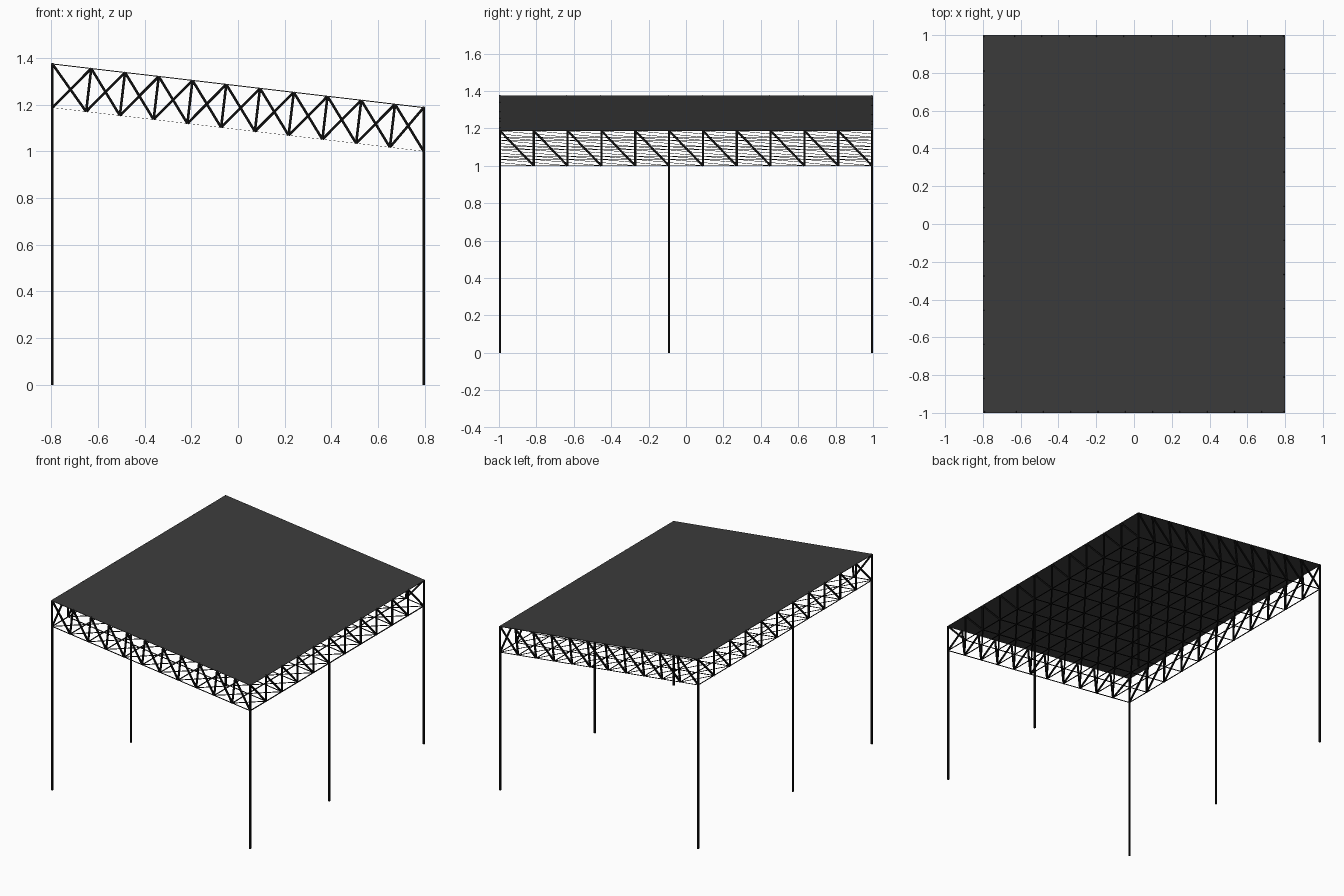
import bpy, bmesh
from mathutils import Vector

if "Cube" in bpy.data.objects:
    bpy.data.objects.remove(bpy.data.objects["Cube"])

N = 11                       # truss panels per side
X, Y = 0.795, 0.995          # node limits
SL = (1.0 - 1.188) / 1.6     # roof slope


def low(x):
    return 1.094 + SL * x


def high(x):
    return 1.281 + SL * x


def material(name, c):
    m = bpy.data.materials.new(name)
    m.diffuse_color = (c, c, c, 1)
    m.use_nodes = True
    m.node_tree.nodes["Principled BSDF"].inputs["Base Color"].default_value = m.diffuse_color
    return m


roof_mat = material("dark_grey", 0.045)
frame_mat = material("black", 0.004)


def bar(bm, a, b, up, w, t):
    """Rectangular bar from a to b, w wide in its plane, t thick along up."""
    a, b = Vector(a), Vector(b)
    d = (b - a).normalized()
    s = d.cross(Vector(up)).normalized()
    n = s.cross(d).normalized()
    rings = [[bm.verts.new(p + s * i * w / 2 + n * j * t / 2)
              for i, j in ((-1, -1), (1, -1), (1, 1), (-1, 1))] for p in (a, b)]
    r, q = rings
    for k in range(4):
        bm.faces.new((r[k], r[(k + 1) % 4], q[(k + 1) % 4], q[k]))
    bm.faces.new(r[::-1])
    bm.faces.new(q)


def finish(bm, name, mat):
    bmesh.ops.recalc_face_normals(bm, faces=bm.faces[:])
    me = bpy.data.meshes.new(name)
    bm.to_mesh(me)
    bm.free()
    me.materials.append(mat)
    bpy.context.collection.objects.link(bpy.data.objects.new(name, me))


xs = [-X + 2 * X * i / N for i in range(N + 1)]
ys = [-Y + 2 * Y * i / N for i in range(N + 1)]

# Sloping roof panel
bm = bmesh.new()
bar(bm, (-0.8, 0, high(-0.8)), (0.8, 0, high(0.8)), (0, 0, 1), 2.0, 0.004)
finish(bm, "roof_panel", roof_mat)

# Posts
for side, x in (("left", -X), ("right", X)):
    for place, y in (("front", ys[0]), ("middle", ys[5]), ("back", ys[N])):
        bm = bmesh.new()
        bar(bm, (x, y, 0), (x, y, low(x)), (0, 1, 0), 0.011, 0.011)
        finish(bm, f"{side}_{place}_post", frame_mat)

# Front and back trusses: webs square to the slope, opposite diagonals
tx = [x + 0.022 for x in xs]
tx[0], tx[N] = -X, X
for name, y in (("front_truss", -Y), ("back_truss", Y)):
    bm = bmesh.new()
    bot = [(x, y, low(x)) for x in xs]
    top = [(x, y, high(x)) for x in tx]
    for i in range(N + 1):
        bar(bm, bot[i], top[i], (0, 1, 0), 0.011, 0.009)
    for i in range(N):
        a, b = (top[i], bot[i + 1]) if y < 0 else (bot[i], top[i + 1])
        bar(bm, a, b, (0, 1, 0), 0.011, 0.009)
    finish(bm, name, frame_mat)

# Side trusses
for name, x in (("left_truss", -X), ("right_truss", X)):
    bm = bmesh.new()
    bot = [(x, y, low(x)) for y in ys]
    top = [(x, y, high(x)) for y in ys]
    for i in range(1, N):
        bar(bm, bot[i], top[i], (1, 0, 0), 0.011, 0.009)
    for i in range(N):
        a, b = (top[i], bot[i + 1]) if x > 0 else (bot[i], top[i + 1])
        bar(bm, a, b, (1, 0, 0), 0.011, 0.009)
    finish(bm, name, frame_mat)

# Flat lower grid with diagonal bracing, lying in the roof slope
bm = bmesh.new()
up = (-SL, 0, 1)


def flat(x0, y0, x1, y1):
    bar(bm, (x0, y0, low(x0)), (x1, y1, low(x1)), up, 0.010, 0.001)


for x in xs:
    flat(x, -Y, x, Y)
for y in ys:
    flat(-X, y, X, y)
for k in range(-N + 1, N):
    i0, j0 = max(k, 0), max(-k, 0)
    n = N - abs(k)
    flat(xs[i0], ys[j0], xs[i0 + n], ys[j0 + n])
finish(bm, "lower_grid", frame_mat)
